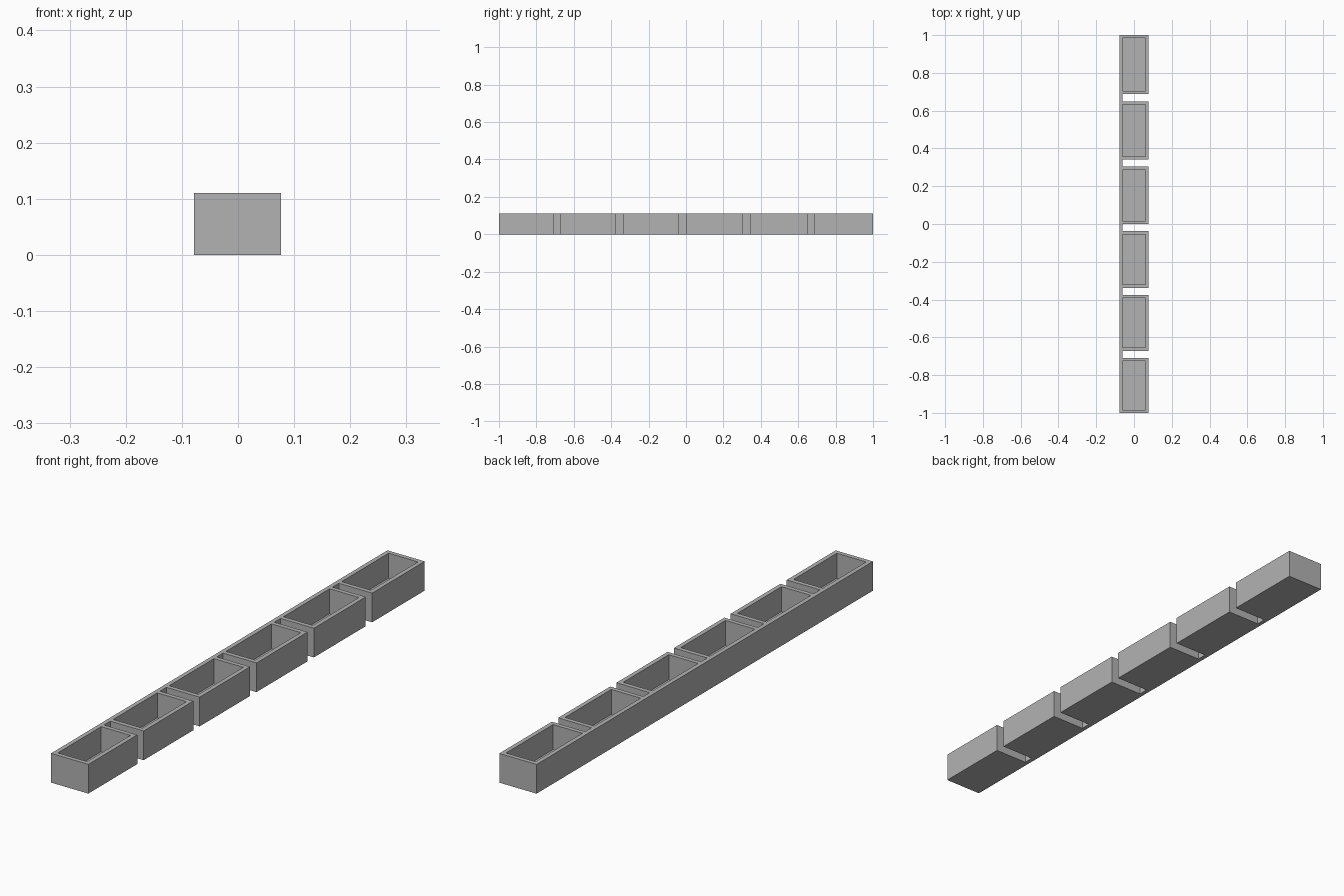
import bpy
import bmesh
from mathutils import Matrix, Vector

cube = bpy.data.objects.get("Cube")
if cube:
    bpy.data.objects.remove(cube, do_unlink=True)

# Main dimensions
X0, X1 = -0.078, 0.077
HEIGHT = 0.11
WALL = 0.0165
FLOOR = 0.016
COUNT = 6
FIRST, STEP = 0.291, 0.0043     # each tray is a little longer than the last
lengths = [FIRST + STEP * i for i in range(COUNT)]
GAP = (2 - sum(lengths)) / (COUNT - 1)

grey = bpy.data.materials.new("plain grey")
grey.use_nodes = True
grey.diffuse_color = (0.45, 0.45, 0.45, 1)
grey.node_tree.nodes["Principled BSDF"].inputs["Base Color"].default_value = grey.diffuse_color


def add_box(bm, low, high):
    low, high = Vector(low), Vector(high)
    place = Matrix.Translation((low + high) / 2) @ Matrix.Diagonal((*(high - low), 1))
    bmesh.ops.create_cube(bm, size=1, matrix=place)


def make_object(name, bm):
    mesh = bpy.data.meshes.new(name)
    bm.to_mesh(mesh)
    bm.free()
    mesh.materials.append(grey)
    obj = bpy.data.objects.new(name, mesh)
    bpy.context.collection.objects.link(obj)
    return obj


# Solid bar
bar = bmesh.new()
add_box(bar, (X0, -1, 0), (X1, 1, HEIGHT))
tray_strip = make_object("tray_strip", bar)

# Pockets in the trays, and slots that leave a spine along one side
cuts = bmesh.new()
y = -1
for i, length in enumerate(lengths):
    add_box(cuts, (X0 + WALL, y + WALL, FLOOR),
            (X1 - WALL, y + length - WALL, HEIGHT + 0.1))
    y += length
    if i < COUNT - 1:
        add_box(cuts, (X0 + WALL, y, -0.1), (X1 + 0.1, y + GAP, HEIGHT + 0.1))
    y += GAP
cutter = make_object("pocket_and_slot_cutter", cuts)
cutter.hide_render = True

# Carve the bar, then discard the cutter
carve = tray_strip.modifiers.new("carve", "BOOLEAN")
carve.operation = "DIFFERENCE"
carve.solver = "EXACT"
carve.object = cutter
bpy.context.view_layer.objects.active = tray_strip
bpy.ops.object.modifier_apply(modifier=carve.name)
bpy.data.objects.remove(cutter, do_unlink=True)
